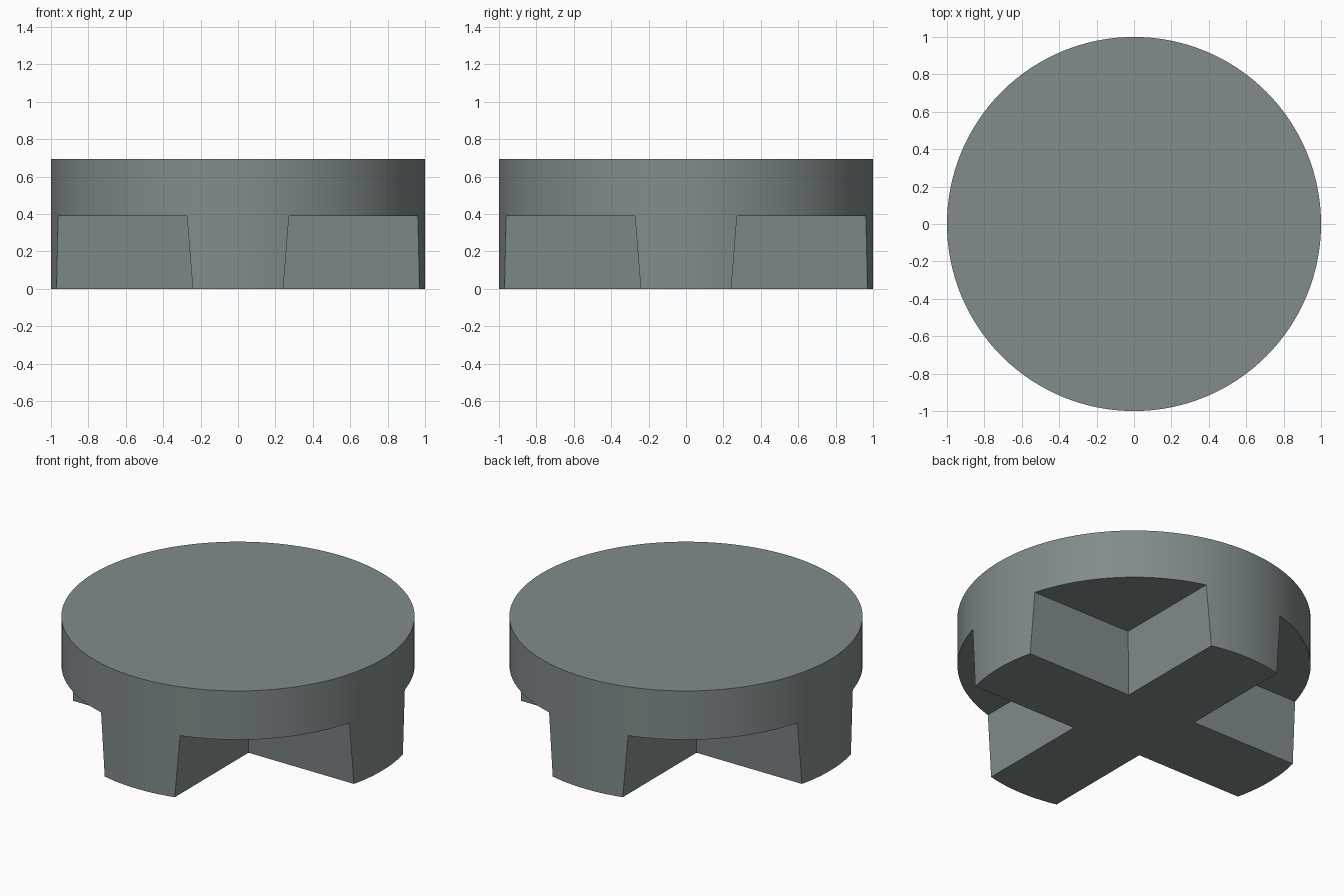
import bpy, bmesh, math

if "Cube" in bpy.data.objects:
    bpy.data.objects.remove(bpy.data.objects["Cube"])

HEIGHT, NOTCH_TOP = 0.695, 0.39     # full height, ceiling of the notches
ARM_LOW, ARM_HIGH = 0.242, 0.273    # half width of the cross arms, bottom and top

grey = bpy.data.materials.new("slate grey")
grey.diffuse_color = (0.22, 0.26, 0.265, 1)
grey.use_nodes = True
grey.node_tree.nodes["Principled BSDF"].inputs["Base Color"].default_value = grey.diffuse_color

# Round cap body
bpy.ops.mesh.primitive_cylinder_add(vertices=128, radius=1, depth=HEIGHT,
                                    location=(0, 0, HEIGHT / 2))
cap = bpy.context.object
cap.name = "round_cap"
cap.data.materials.append(grey)


def arm_width(z):
    return ARM_LOW + (ARM_HIGH - ARM_LOW) * z / NOTCH_TOP


# Four tapered corner notches, leaving a cross-shaped foot
bm = bmesh.new()
for quarter in range(4):
    a = quarter * math.pi / 2
    c, s = math.cos(a), math.sin(a)
    rings = []
    for z in (-0.1, NOTCH_TOP):
        w = arm_width(z)
        rings.append([bm.verts.new((x * c - y * s, x * s + y * c, z))
                      for x, y in ((w, w), (1.3, w), (1.3, 1.3), (w, 1.3))])
    low, high = rings
    bm.faces.new(low[::-1])
    bm.faces.new(high)
    for i in range(4):
        j = (i + 1) % 4
        bm.faces.new((low[i], low[j], high[j], high[i]))
bmesh.ops.recalc_face_normals(bm, faces=bm.faces)
mesh = bpy.data.meshes.new("notch_cutter")
bm.to_mesh(mesh)
bm.free()
mesh.materials.append(grey)
cutter = bpy.data.objects.new("notch_cutter", mesh)
bpy.context.collection.objects.link(cutter)

# Cut the notches and discard the cutter
cut = cap.modifiers.new("notches", 'BOOLEAN')
cut.operation, cut.solver, cut.object = 'DIFFERENCE', 'EXACT', cutter
bpy.ops.object.select_all(action='DESELECT')
cap.select_set(True)
bpy.context.view_layer.objects.active = cap
bpy.ops.object.modifier_apply(modifier=cut.name)
bpy.data.objects.remove(cutter)

# Smooth rim, sharp edges elsewhere
bpy.ops.object.shade_smooth_by_angle(angle=math.radians(30))
